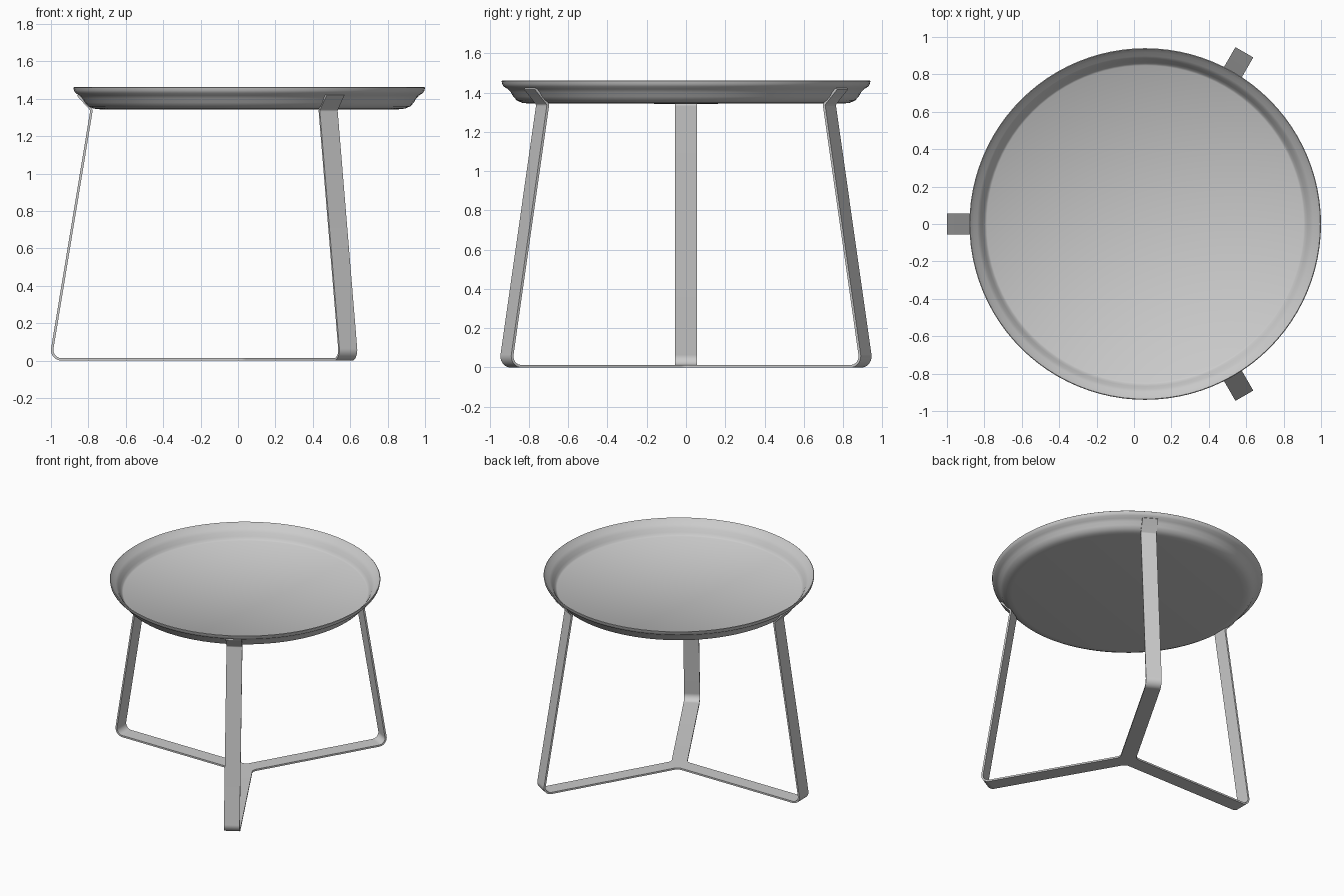
import bpy, bmesh, math
from mathutils import Vector

if "Cube" in bpy.data.objects:
    bpy.data.objects.remove(bpy.data.objects["Cube"])

CX = 0.06      # centre axis of the table
HALF_W = 0.055 # half width of the flat steel strip
T = 0.013      # strip thickness
FILLET = 0.045 # rounding where the three feet meet
START = (HALF_W + FILLET) / math.tan(math.radians(60))


def finish(bm, name, angle):
    bmesh.ops.recalc_face_normals(bm, faces=bm.faces)
    me = bpy.data.meshes.new(name)
    bm.to_mesh(me)
    bm.free()
    ob = bpy.data.objects.new(name, me)
    bpy.context.collection.objects.link(ob)
    ob.location.x = CX
    bpy.ops.object.select_all(action='DESELECT')
    bpy.context.view_layer.objects.active = ob
    ob.select_set(True)
    bpy.ops.object.shade_smooth_by_angle(angle=math.radians(angle))
    return ob


def round_corner(a, b, c, rad, n=8):
    """Arc points that replace corner b of the path a-b-c."""
    a, b, c = Vector(a), Vector(b), Vector(c)
    u, v = (a - b).normalized(), (c - b).normalized()
    half = u.angle(v) / 2
    centre = b + (u + v).normalized() * rad / math.sin(half)
    p = b + u * rad / math.tan(half) - centre
    q = b + v * rad / math.tan(half) - centre
    return [centre + p.lerp(q, i / n).normalized() * rad for i in range(n + 1)]


def extrude_poly(bm, points, vec):
    face = bm.faces.new([bm.verts.new(p) for p in points])
    ext = bmesh.ops.extrude_face_region(bm, geom=[face])
    bmesh.ops.translate(bm, vec=vec, verts=[g for g in ext['geom'] if isinstance(g, bmesh.types.BMVert)])


# Tray: lathed thin shell with flared rim
profile = [(0, 1.343), (0.80, 1.344), (0.835, 1.348), (0.862, 1.360), (0.880, 1.380),
           (0.893, 1.402), (0.908, 1.418), (0.928, 1.430), (0.937, 1.444), (0.94, 1.459),
           (0.936, 1.462), (0.929, 1.455), (0.918, 1.441), (0.898, 1.427), (0.882, 1.408),
           (0.868, 1.382), (0.857, 1.366), (0.847, 1.358), (0, 1.358)]
bm = bmesh.new()
vs = [bm.verts.new((r, 0, z)) for r, z in profile]
es = [bm.edges.new(p) for p in zip(vs, vs[1:])]
bmesh.ops.spin(bm, geom=vs + es, cent=(0, 0, 0), axis=(0, 0, 1), angle=2 * math.pi, steps=96)
bmesh.ops.remove_doubles(bm, verts=bm.verts, dist=1e-5)
finish(bm, "tray", 50)

# Legs: bent strip running foot, upright and tab under the rim
p0, p1, p2, p3 = (START, T / 2), (1.0625, T / 2), (0.843, 1.340), (0.917, 1.421)
path = ([Vector(p0)] + round_corner(p0, p1, p2, 0.05)
        + round_corner(p1, p2, p3, 0.02, 4) + [Vector(p3)])
left, right = [], []
for i, p in enumerate(path):
    d0 = (p - path[max(i - 1, 0)]).normalized()
    d1 = (path[min(i + 1, len(path) - 1)] - p).normalized()
    d = (d0 + d1).normalized()
    n = Vector((-d.y, d.x)) * T / 2
    left.append(p + n)
    right.append(p - n)
for name, deg in (("left_leg", 180), ("back_leg", 60), ("front_leg", -60)):
    bm = bmesh.new()
    extrude_poly(bm, [(p.x, -HALF_W, p.y) for p in left + right[::-1]], (0, 2 * HALF_W, 0))
    leg = finish(bm, name, 30)
    leg.rotation_euler.z = math.radians(deg)

# Hub: three-armed plate with filleted inner corners
outline = []
for deg in (0, 120, 240):
    d = (HALF_W + FILLET) / math.sin(math.radians(60))
    centre = Vector((math.cos(math.radians(deg)), math.sin(math.radians(deg)), 0)) * d
    for i in range(9):
        a = math.radians(deg + 180 + 30 - 60 * i / 8)
        outline.append(centre + Vector((math.cos(a), math.sin(a), 0)) * FILLET)
bm = bmesh.new()
extrude_poly(bm, outline, (0, 0, T))
finish(bm, "foot_hub", 30)
